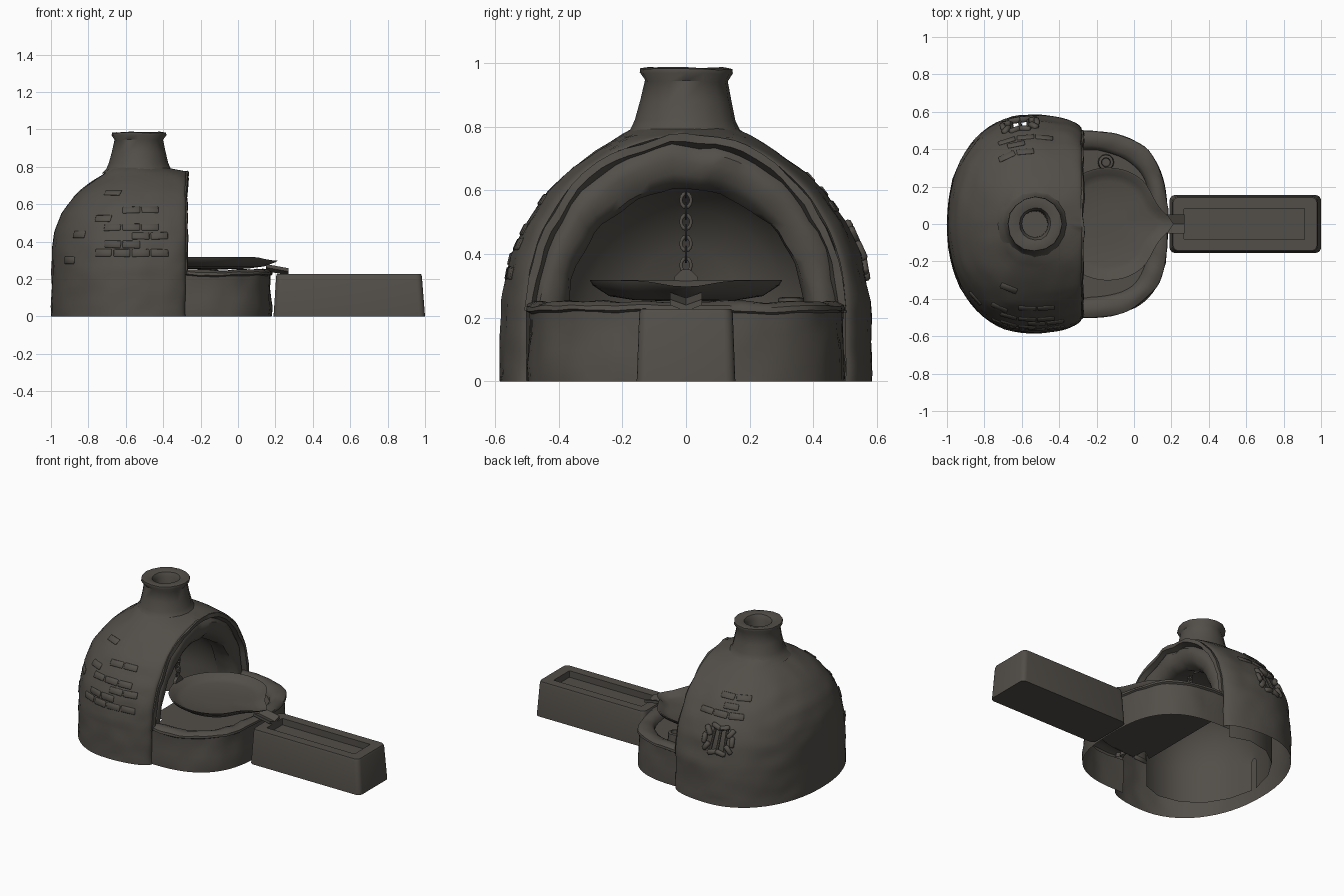
import bpy, bmesh, math, random
from mathutils import Vector, Matrix, noise

if "Cube" in bpy.data.objects:
    bpy.data.objects.remove(bpy.data.objects["Cube"])

random.seed(4)
clay = bpy.data.materials.new("sooty_clay")
clay.diffuse_color = (0.085, 0.077, 0.066, 1)
clay.use_nodes = True
clay.node_tree.nodes["Principled BSDF"].inputs["Base Color"].default_value = clay.diffuse_color


def finish(name, bm, angle=40, rough=0.0):
    """Turn a bmesh into a shaded object, with optional lumpy noise."""
    if rough:
        for v in bm.verts:
            if v.co.z > 0.01:
                v.co += noise.noise_vector(v.co * 11) * rough
    bmesh.ops.recalc_face_normals(bm, faces=bm.faces)
    me = bpy.data.meshes.new(name)
    bm.to_mesh(me)
    bm.free()
    ob = bpy.data.objects.new(name, me)
    bpy.context.collection.objects.link(ob)
    me.materials.append(clay)
    bpy.ops.object.select_all(action='DESELECT')
    ob.select_set(True)
    bpy.context.view_layer.objects.active = ob
    bpy.ops.object.shade_smooth_by_angle(angle=math.radians(angle))
    return ob


def loft(rings, closed=True, cap0=False, cap1=False):
    bm = bmesh.new()
    vs = [[bm.verts.new(p) for p in r] for r in rings]
    n = len(vs[0])
    for a, b in zip(vs, vs[1:]):
        for i in range(n if closed else n - 1):
            j = (i + 1) % n
            bm.faces.new((a[i], a[j], b[j], b[i]))
    if cap0:
        bm.faces.new(vs[0])
    if cap1:
        bm.faces.new(vs[-1])
    return bm


def interp(tab, z):
    for (z0, a), (z1, b) in zip(tab, tab[1:]):
        if z <= z1:
            return a + (b - a) * (z - z0) / (z1 - z0)
    return tab[-1][1]


# Dome shell: horizontal rings, rounded at the back, cut flat at the mouth
CX = -0.55
SQ = 2.15
SIDE = [(0, .585), (.25, .58), (.4, .548), (.5, .5), (.6, .43), (.66, .37), (.72, .29), (.775, .2), (.8, .15)]
BACK = [(0, .45), (.36, .445), (.45, .43), (.55, .395), (.65, .32), (.71, .25), (.76, .17), (.8, .13)]


def dome_dims(z):
    s = min(1, max(0, (z - .24) / .535))
    wf = .5 * math.sqrt(1 - s * s)
    xf = -.28 if z < .776 else -.28 - .11 * (z - .775) / .025
    return interp(SIDE, z), interp(BACK, z), wf, xf


def dome_y(x, z):
    w, ab, wf, xf = dome_dims(z)
    if x > CX:
        s = min(1, (x - CX) / (xf - CX))
        return wf + (w - wf) * math.sqrt(1 - s * s)
    return w * max(0, 1 - ((CX - x) / ab) ** SQ) ** (1 / SQ)


def dome_ring(z):
    w, ab, wf, xf = dome_dims(z)
    half = []
    for i in range(12):
        a = math.pi / 2 * i / 12
        half.append((CX + (xf - CX) * math.cos(a), wf + (w - wf) * math.sin(a)))
    for i in range(17):
        a = math.pi / 2 * i / 16
        half.append((CX - ab * math.sin(a) ** (2 / SQ), w * max(0, math.cos(a)) ** (2 / SQ) if i < 16 else 0))
    pts = half + [(x, -y) for x, y in reversed(half[:-1])]
    return [(x, y, z) for x, y in pts]


WX, WZ = -.61, .41
zs = [i * .025 for i in range(31)] + [.765, .775, .79, .8]
bm = loft([dome_ring(z) for z in zs], closed=False)
hole = [f for f in bm.faces if f.calc_center_median().y > 0
        and abs(f.calc_center_median().x - WX) < .08 and abs(f.calc_center_median().z - WZ) < .065]
bmesh.ops.delete(bm, geom=hole, context='FACES')
finish("dome", bm, 50, .006)


# Mouth rim and inner chamber: arches lofted along x
def arch(x, hw, top, base=.215, foot=None, n=32):
    pts = [(x, hw * math.cos(math.pi * i / n), base + (top - base) * math.sin(math.pi * i / n))
           for i in range(n + 1)]
    if foot is not None:
        pts = [(x, hw, foot)] + pts + [(x, -hw, foot)]
    return pts


mouth = [(-.33, .497, .77), (-.272, .503, .778), (-.268, .48, .755), (-.30, .47, .742), (-.284, .455, .72),
         (-.28, .43, .69), (-.288, .40, .65), (-.31, .378, .62), (-.35, .368, .602), (-.42, .385, .62)]
chamber = [(-.42, .385, .62), (-.55, .43, .66), (-.7, .40, .62), (-.82, .31, .54), (-.9, .18, .42), (-.94, .02, .24)]
finish("mouth_rim", loft([arch(*a) for a in mouth], closed=False), 40, .014)
finish("chamber_wall", loft([arch(*a, foot=.03) for a in chamber], closed=False), 60)


# Chimney
def turned(cx, cy, prof, n):
    return [[(cx + r * math.cos(2 * math.pi * i / n), cy + r * math.sin(2 * math.pi * i / n), z)
             for i in range(n)] for r, z in prof]


finish("chimney", loft(turned(-.53, 0, [(.2, .765), (.172, .79), (.158, .82), (.145, .88), (.13, .945),
       (.146, .97), (.144, .983), (.12, .987), (.085, .978), (.07, .95), (.07, .8)], 16), cap1=True), 45, .006)


# Apron basin in front of the mouth, its floor running back under the arch
def apron_ring(d, z):
    e = 2 / 2.8
    pts = []
    for i in range(41):
        a = math.pi * (i / 40 - .5)
        c, s = abs(math.cos(a)) ** e, math.copysign(abs(math.sin(a)) ** e, math.sin(a))
        pts.append((-.29 + (.47 - d) * c, (.498 - d * 1.15) * s, z))
    y = pts[0][1]
    return [(-.33, y, z)] + pts + [(-.33, -y, z)]


finish("apron", loft([apron_ring(*r) for r in [(0.0, 0), (0, .05), (.003, .1), (.006, .15), (.008, .19), (.008, .215),
       (-.002, .222), (0, .236), (.02, .248), (.045, .25), (.07, .24), (.085, .225), (.09, .205)]],
       closed=False), 45, .009)
bm = bmesh.new()
edge = [(x, y, .207) for x, y, z in apron_ring(.085, 0)]
bm.faces.new([bm.verts.new(p) for p in edge + [(-.42, -.36, .207), (-.42, .36, .207)]])
finish("hearth_floor", bm)


# Trough mould with a sunken channel
def rrect(x0, x1, y, r, z, n=4):
    pts = []
    for k, (cx, cy) in enumerate([(x1 - r, y - r), (x0 + r, y - r), (x0 + r, r - y), (x1 - r, r - y)]):
        for i in range(n + 1):
            a = math.pi / 2 * (k + i / n)
            pts.append((cx + r * math.cos(a), cy + r * math.sin(a), z))
    return pts


finish("trough", loft([rrect(.19, 1.0, .155, .03, 0), rrect(.204, .983, .147, .03, .215),
       rrect(.209, .978, .142, .028, .228), rrect(.268, .912, .082, .003, .228),
       rrect(.268, .912, .082, .003, .185)], cap0=True, cap1=True), 35)


# Pouring pan: a shallow dish with a pointed lip
def pan_ring(k, z, tilt, n=48):
    pts = []
    for i in range(n):
        a = 2 * math.pi * i / n
        d = min(a, 2 * math.pi - a)
        r = k * (.302 - .02 * math.exp(-((d - .5) / .3) ** 2) + .05 * math.exp(-(d / .17) ** 2))
        pts.append((-.14 + r * math.cos(a), r * math.sin(a), z - tilt * math.exp(-(d / .35) ** 2)))
    return pts


finish("pouring_pan", loft([pan_ring(*r) for r in [(.2, .252, 0), (.55, .256, 0), (.8, .268, 0), (.97, .302, .012),
       (1.0, .318, .02), (.96, .316, .022), (.87, .29, .01), (.75, .279, 0), (.3, .272, 0)]],
       cap0=True, cap1=True), 35)

# Folded spout plate between pan and trough
sec = [(-.05, .012), (0, -.006), (.05, .012), (.05, -.006), (0, -.026), (-.05, -.006)]
finish("spout", loft([[(x, y, zc + dz) for y, dz in sec] for x, zc in [(.15, .268), (.27, .246)]],
       cap0=True, cap1=True), 20)

# Chain and its bracket on the back of the pan
for i in range(9):
    bpy.ops.mesh.primitive_torus_add(major_radius=.016, minor_radius=.005, major_segments=12, minor_segments=6)
    ob = bpy.context.object
    ob.name = "chain_link_%d" % (i + 1)
    ob.data.transform(Matrix.Translation((-.44, 0, .365 + .034 * i))
                      @ Matrix.Rotation(math.pi / 2 * (1 - i % 2), 4, 'Z')
                      @ Matrix.Diagonal((1, .9, 1.35, 1)) @ Matrix.Rotation(math.pi / 2, 4, 'X'))
    ob.data.materials.append(clay)
    bpy.ops.object.shade_smooth_by_angle(angle=math.radians(60))
tri = [(-.045, .295), (.045, .295), (.035, .33), (.012, .352), (-.012, .352), (-.035, .33)]
finish("chain_bracket", loft([[(x, y, z) for y, z in tri] for x in (-.45, -.43)], cap0=True, cap1=True), 20)


# Blocks: worn bricks set into the skin, and the barred window
def add_block(bm, M, size, bevel=.004):
    vs = bmesh.ops.create_cube(bm, size=1, matrix=M @ Matrix.Diagonal((*size, 1)))['verts']
    edges = list({e for v in vs for e in v.link_edges})
    bmesh.ops.bevel(bm, geom=edges, offset=bevel, segments=1, affect='EDGES')


def dome_frame(side, x, z):
    d = .01
    p = Vector((x, side * dome_y(x, z), z))
    tx = Vector((2 * d, side * (dome_y(x + d, z) - dome_y(x - d, z)), 0))
    tz = Vector((0, side * (dome_y(x, z + d) - dome_y(x, z - d)), 2 * d))
    nrm = tx.cross(tz).normalized()
    if nrm.y * side < 0:
        nrm = -nrm
    return Matrix.Translation(p) @ nrm.to_track_quat('Z', 'Y').to_matrix().to_4x4()


bm = bmesh.new()
for side, x0, x1, z0, z1 in [(-1, -.72, -.38, .34, .68), (1, -.68, -.42, .55, .68), (-1, -.9, -.83, .3, .45)]:
    row, z = 0, z0
    while z < z1:
        x = x0 + .05 * (row % 2)
        while x < x1:
            if random.random() < .6:
                add_block(bm, dome_frame(side, x, z), (.092, .04, .009))
            x += .1
        z += .046
        row += 1
finish("dome_bricks", bm, 50, .004)

bm = bmesh.new()
for k in range(10):
    a = 2 * math.pi * k / 10
    M = dome_frame(1, WX + .09 * math.cos(a), WZ + .076 * math.sin(a))
    add_block(bm, M @ Matrix.Rotation(a + math.pi / 2, 4, 'Z'), (.064, .03, .03), .007)
finish("window_stones", bm, 50, .006)
bm = bmesh.new()
for dx in (-.045, 0, .045):
    M = dome_frame(1, WX + dx, WZ) @ Matrix.Translation((0, 0, -.02)) @ Matrix.Rotation(math.pi / 2, 4, 'X')
    bmesh.ops.create_cone(bm, cap_ends=True, segments=8, radius1=.009, radius2=.009, depth=.18, matrix=M)
finish("window_bars", bm)

# A short post in the basin
finish("basin_post", loft(turned(-.15, .33, [(.045, .19), (.04, .262), (.025, .265), (.022, .24)], 12),
                          cap1=True), 35)
